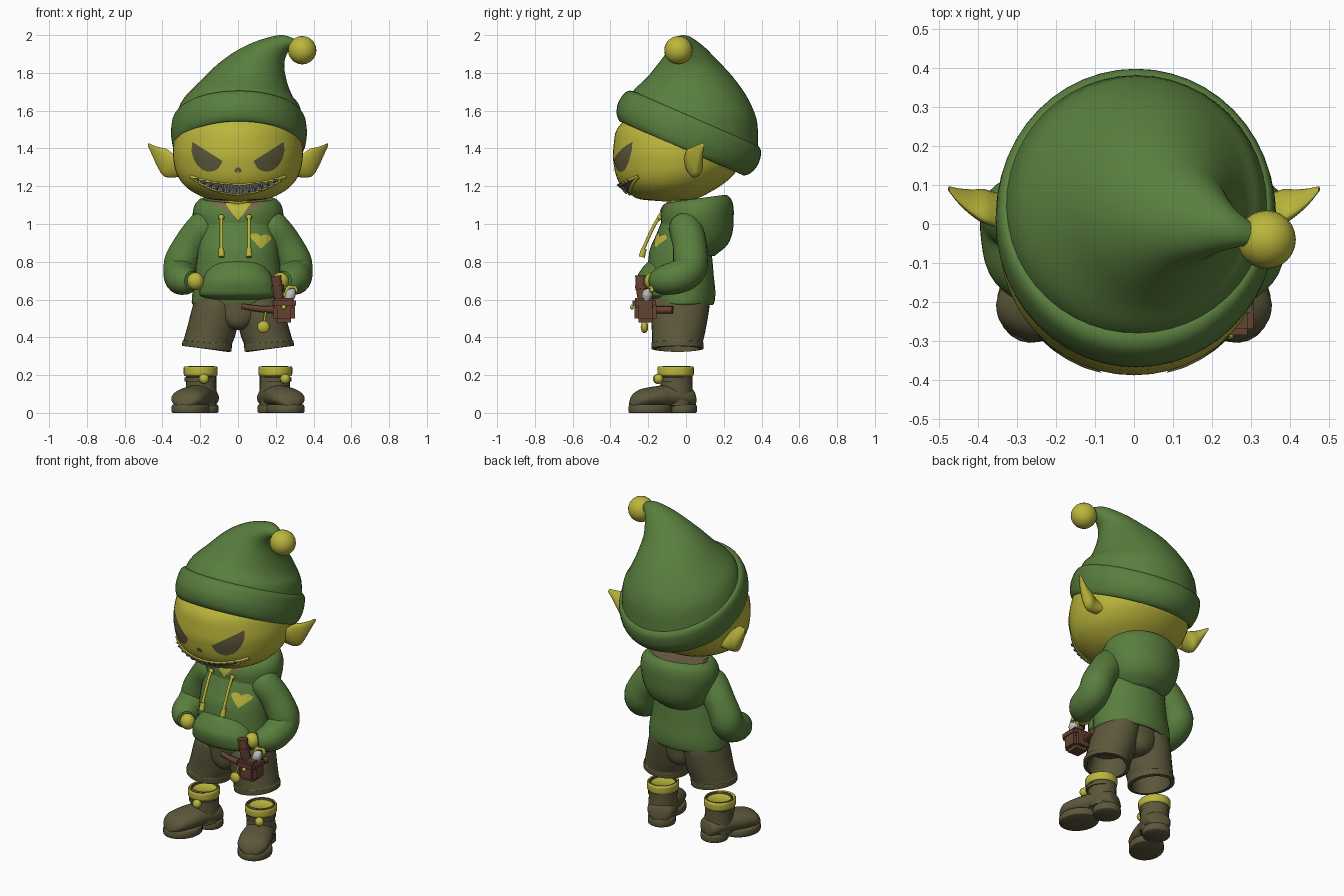
import bpy, bmesh, math
from mathutils import Vector
from mathutils.bvhtree import BVHTree

cube = bpy.data.objects.get("Cube")
if cube:
    bpy.data.objects.remove(cube, do_unlink=True)


def material(name, *rgb):
    m = bpy.data.materials.new(name)
    m.use_nodes = True
    m.diffuse_color = (*rgb, 1)
    m.node_tree.nodes["Principled BSDF"].inputs["Base Color"].default_value = (*rgb, 1)
    return m


GREEN = material("green cloth", .1, .21, .048)
SKIN = material("yellow skin", .5, .47, .045)
OLIVE = material("olive brown", .108, .097, .044)
LEATHER = material("leather brown", .13, .055, .03)
LINING = material("hood lining", .2, .15, .08)
DARK = material("dark mouth", .07, .06, .035)
METAL = material("pale grey", .5, .5, .5)


def finish(name, bm, mat, angle=55):
    bmesh.ops.recalc_face_normals(bm, faces=bm.faces)
    mesh = bpy.data.meshes.new(name)
    bm.to_mesh(mesh)
    bm.free()
    mesh.materials.append(mat)
    ob = bpy.data.objects.new(name, mesh)
    bpy.context.collection.objects.link(ob)
    bpy.ops.object.select_all(action='DESELECT')
    ob.select_set(True)
    bpy.context.view_layer.objects.active = ob
    bpy.ops.object.shade_smooth_by_angle(angle=math.radians(angle))
    return ob


def smooth(keys, sub):
    """Monotone cubic interpolation of every component."""
    def slope(i, k):
        if i == 0 or i == len(keys) - 1:
            return 0 if len(keys) < 3 else keys[min(i + 1, len(keys) - 1)][k] - keys[max(i - 1, 0)][k]
        a, b = keys[i][k] - keys[i - 1][k], keys[i + 1][k] - keys[i][k]
        return 2 * a * b / (a + b) if a * b > 0 else 0
    out = []
    for i in range(len(keys) - 1):
        for j in range(sub):
            t = j / sub
            h = t * t * (3 - 2 * t)
            out.append([p + (q - p) * h + slope(i, k) * t * (1 - t) ** 2 - slope(i + 1, k) * t * t * (1 - t)
                        for k, (p, q) in enumerate(zip(keys[i], keys[i + 1]))])
    return out + [list(keys[-1])]


def ring(x, y, z, rx, ry, tilt=0, roll=0):
    return (x, y, z, rx, 0, roll, 0, ry, tilt)


def loft(name, rings, mat, seg=32, sub=4, s=1, dent=1):
    """Skin elliptical rings; s mirrors in x, dent flattens one side."""
    bm = bmesh.new()
    rows = []
    for r in smooth(rings, sub):
        c, a, b = Vector(r[:3]), Vector(r[3:6]), Vector(r[6:])
        row = []
        for i in range(seg):
            t = math.tau * i / seg
            k = math.cos(t)
            p = c + a * (k if k > 0 else k * dent) + b * math.sin(t)
            row.append(bm.verts.new((p.x * s, p.y, p.z)))
        rows.append(row)
    for p, q in zip(rows, rows[1:]):
        for i in range(seg):
            j = (i + 1) % seg
            bm.faces.new((p[i], p[j], q[j], q[i]))
    bm.faces.new(rows[0])
    bm.faces.new(rows[-1])
    return finish(name, bm, mat)


def tube(name, pts, mat, s=1, seg=12, sub=4):
    """Round tube through (x, y, z, radius) points."""
    path = smooth(pts, sub)
    rings, a = [], None
    for i, p in enumerate(path):
        t = (Vector(path[min(i + 1, len(path) - 1)][:3]) - Vector(path[max(i - 1, 0)][:3])).normalized()
        a = t.orthogonal() if a is None else a - t * a.dot(t)
        a.normalize()
        rings.append((*p[:3], *(a * p[3]), *(t.cross(a) * p[3])))
    return loft(name, rings, mat, seg, 1, s)


def ball(name, c, size, mat, seg=24):
    bm = bmesh.new()
    bmesh.ops.create_uvsphere(bm, u_segments=seg, v_segments=seg // 2, radius=1)
    for v in bm.verts:
        v.co = Vector(c) + v.co * Vector(size)
    return finish(name, bm, mat)


def box(name, c, size, mat, bevel=.012):
    bm = bmesh.new()
    bmesh.ops.create_cube(bm, size=1)
    for v in bm.verts:
        v.co = Vector(c) + v.co * Vector(size)
    bmesh.ops.bevel(bm, geom=bm.edges[:], offset=bevel, segments=2, affect='EDGES')
    return finish(name, bm, mat, 30)


def front_of(*obs):
    """Returns a function giving the foremost point at (x, z)."""
    trees = [BVHTree.FromPolygons([v.co for v in o.data.vertices],
                                  [p.vertices for p in o.data.polygons]) for o in obs]

    def hit(x, z, lift=.006):
        origin = Vector((x, -1, z))
        found = [t.ray_cast(origin, Vector((0, 1, 0)))[0] for t in trees]
        found = [f for f in found if f] or [t.find_nearest(Vector((x, -.1, z)))[0] for t in trees]
        return min(found, key=lambda f: f.y) - Vector((0, lift, 0))
    return hit


def patch(name, upper, lower, hit, mat, cols=20, rows=6):
    """Thin plate on a surface between two edge functions of u."""
    bm = bmesh.new()
    grid = []
    for i in range(cols + 1):
        u = i / cols
        p, q = Vector(upper(u)), Vector(lower(u))
        grid.append([bm.verts.new(hit(*p.lerp(q, j / rows))) for j in range(rows + 1)])
    for a, b in zip(grid, grid[1:]):
        for j in range(rows):
            bm.faces.new((a[j], b[j], b[j + 1], a[j + 1]))
    bmesh.ops.remove_doubles(bm, verts=bm.verts, dist=.0003)
    return finish(name, bm, mat)


# Head and neck
head = loft("head", [ring(0, *k) for k in (
    (-.1, 1.12, .02, .02), (-.1, 1.13, .14, .14), (-.09, 1.17, .24, .22), (-.07, 1.23, .305, .29),
    (-.05, 1.3, .335, .33), (-.04, 1.38, .345, .347), (-.03, 1.48, .33, .345),
    (0, 1.58, .28, .3), (0, 1.65, .2, .2))], SKIN, 48)
tube("neck", [(0, -.03, .98, .08), (0, -.03, 1.18, .07)], SKIN)
face = front_of(head)

# Eyes, nose and mouth
for s, side in ((1, "left"), (-1, "right")):
    def brow(u):
        return s * (.242 - .16 * u), 1.435 - .102 * u

    def under(u):
        x, z = brow(u)
        d = math.sin(math.pi * u) ** .45
        return x + s * .028 * d, z - .095 * d
    patch(side + "_eye", brow, under, face, OLIVE)
patch("nose_pit", lambda u: (.04 * u - .02, 1.285 + .015 * math.sin(math.pi * u)),
      lambda u: (.04 * u - .02, 1.285 - .015 * abs(math.sin(math.tau * u))), face, OLIVE, 8, 2)


def lip(u, low):
    v = 2 * u - 1
    return .25 * v, (1.16 + .09 * v * v) if low else (1.207 + .045 * v * v)


patch("mouth", lambda u: lip(u, 0), lambda u: lip(u, 1), face, DARK, 28)
for low, label in ((0, "upper"), (1, "lower")):
    tube(label + "_lip", [(*face(*lip(i / 20, low), 0), .009) for i in range(21)], SKIN, 1, 8, 1)
    bm = bmesh.new()
    for i in range(13):
        u = (i + 1 + .5 * low) / 14.5
        root, tip = face(*lip(u, low), .014), face(*lip(u, 1 - low), .016)
        tip = root.lerp(tip, .9)
        wide = Vector((.017, 0, 0))
        a, b, c, d = (bm.verts.new(p) for p in (root - wide, root + wide, tip, root - Vector((0, .01, 0))))
        for f in ((a, b, d), (b, c, d), (c, a, d), (a, c, b)):
            bm.faces.new(f)
    finish(label + "_teeth", bm, METAL, 20)

# Hat: rolled brim, bent crown and pompom
lean = math.radians(23.6)
loft("hat_brim", [ring(.005, .012 + h * math.sin(lean), 1.48 + h * math.cos(lean), r,
                       (r + e) * math.cos(lean), -(r + e) * math.sin(lean))
                  for h, r, e in ((-.06, .31, .03), (-.087, .335, .022), (-.06, .352, .035), (0, .36, .045),
                                  (.06, .355, .04), (.087, .338, .025), (.09, .29, .02))],
     GREEN, 48)
crown = [(-.338, 1.52, .347, 1.52, -.31, .382, .13), (-.305, 1.63, .33, 1.61, -.275, .378, .09),
         (-.2, 1.75, .29, 1.67, -.21, .335, .06), (-.1, 1.85, .26, 1.75, -.155, .255, .035),
         (0, 1.92, .245, 1.83, -.11, .17, .02), (.12, 1.975, .255, 1.89, -.08, .1, .01),
         (.24, 2, .285, 1.93, -.06, .03, 0), (.32, 1.97, .325, 1.93, -.05, -.01, 0)]
loft("hat_crown", [((a + c) / 2, (f + g) / 2, (b + d) / 2, (c - a) / 2, 0, (d - b) / 2, 0, (g - f) / 2, -t)
                   for a, b, c, d, f, g, t in crown], GREEN, 48)
ball("hat_pompom", (.34, -.04, 1.92), (.075,) * 3, SKIN)

# Hoodie
torso = loft("hoodie_body", [ring(0, *k) for k in (
    (-.02, .59, .2, .13), (-.02, .57, .23, .16), (-.02, .585, .245, .17), (-.025, .65, .24, .18),
    (-.03, .75, .225, .175), (-.03, .85, .215, .165), (-.01, .95, .205, .145),
    (0, 1.03, .17, .12), (.01, 1.09, .1, .08))], GREEN)
hood = loft("hood", [ring(0, *k) for k in (
    (.06, .83, .12, .09), (.07, .88, .18, .15, .01), (.06, .97, .225, .19, .01), (.06, 1.05, .24, .193, .015),
    (.06, 1.1, .23, .185, .02), (.06, 1.135, .19, .15, .02), (.05, 1.11, .15, .12, .02))], GREEN)
loft("hood_lining", [ring(0, .05, 1.07, .1, .09), ring(0, .055, 1.125, .165, .135, .02)], LINING)
loft("front_pocket", [ring(0, *k) for k in (
    (-.13, .6, .15, .07), (-.14, .63, .205, .11), (-.15, .7, .19, .115), (-.13, .77, .15, .1),
    (-.12, .81, .12, .07))], GREEN)
chest = front_of(torso, hood)
for name, w, top, drop, lift, mat in (("collar_lining", .15, 1.125, .1, .005, LINING),
                                      ("neck_opening", .075, 1.12, .108, .009, SKIN)):
    patch(name, lambda u: (w * (2 * u - 1), top), lambda u: (w * (2 * u - 1), top - drop * (1 - abs(2 * u - 1))),
          lambda x, z: chest(x, z, lift), mat)
patch("heart_patch", lambda u: (.065 + .11 * u, .942 - .012 * u + .012 * abs(math.sin(math.tau * u))),
      lambda u: (.065 + .11 * u, .93 - .012 * u - .055 * (1 - abs(2 * u - 1))), chest, SKIN)
for x, side in ((.058, "left"), (-.088, "right")):
    tube(side + "_drawstring", [(x, -.14, 1.04, .009), (x, -.175, .98, .009), (x, -.225, .87, .009)], SKIN)
    tube(side + "_drawstring_end", [(x, -.222, .87, .015), (x, -.235, .825, .017)], SKIN)
    ball(side + "_eyelet", (x, -.14, 1.035), (.016, .012, .016), SKIN, 12)

# Paired parts: ears, arms, shorts and boots
for s, side in ((1, "left"), (-1, "right")):
    loft(side + "_ear", [(x, y, z, -.01 * k, .055 * k, 0, -.01 * k, -.02 * k, h) for x, y, z, h, k in (
        (.3, .02, 1.295, .045, 1), (.345, .02, 1.305, .06, 1), (.385, .03, 1.325, .07, 1),
        (.42, .045, 1.355, .05, .75), (.45, .065, 1.39, .026, .45), (.475, .088, 1.42, .008, .15))],
        SKIN, 24, 4, s, .4)
    tube(side + "_sleeve", [(.13, 0, 1.02, .05), (.18, 0, .98, .09), (.25, .02, .89, .09), (.3, .025, .79, .093),
                            (.305, -.01, .735, .09), (.3, -.08, .71, .085), (.27, -.135, .7, .072),
                            (.245, -.165, .7, .05)], GREEN, s, 24)
    ball(side + "_hand", (s * .225, -.178, .697), (.045, .043, .047), SKIN)
    loft(side + "_shorts_leg", [ring(*k) for k in (
        (.1, -.025, .62, .12, .14), (.11, -.03, .57, .128, .155), (.125, -.035, .5, .132, .15),
        (.145, -.04, .42, .132, .14, 0, .005), (.16, -.045, .375, .128, .135, 0, .01),
        (.163, -.045, .37, .131, .139, 0, .012), (.165, -.045, .34, .131, .137, 0, .015),
        (.165, -.045, .338, .108, .118, 0, .015), (.15, -.04, .45, .1, .11))], OLIVE, 32, 4, s)

    turn = .38
    fx, fy, base = math.sin(turn), -math.cos(turn), Vector((.195, -.05, 0))

    def across(d, z, w, b):
        return (base.x + fx * d, base.y + fy * d, z, -fy * w, fx * w, 0, *b)
    loft(side + "_boot_foot", [across(d, .025 + h, w, (0, 0, h)) for d, w, h in (
        (-.1, .03, .03), (-.085, .065, .05), (-.03, .083, .06), (.05, .085, .062), (.12, .094, .058),
        (.19, .092, .052), (.235, .07, .04), (.26, .03, .02))], OLIVE, 24, 4, s)
    for part, d, w, l in (("sole", .15, .098, .118), ("heel", -.03, .08, .08)):
        loft(side + "_boot_" + part, [across(d, z, w * k, (fx * l * k, fy * l * k, 0))
             for z, k in ((0, .95), (.005, 1), (.035, 1), (.045, .93))], OLIVE, 24, 2, s)
    loft(side + "_boot_shaft", [ring(.195, -.05, z, r, r * 1.05) for z, r in (
        (.04, .08), (.1, .082), (.16, .08), (.22, .08), (.245, .077), (.247, .07), (.2, .066))], OLIVE, 24, 4, s)
    loft(side + "_boot_cuff", [ring(.198, -.055, z, r, r * 1.08) for z, r in (
        (.2, .07), (.195, .083), (.21, .09), (.235, .09), (.246, .084), (.235, .074))], SKIN, 24, 3, s)
    loft(side + "_ankle_strap", [ring(.198, -.055, z, r, r * 1.05) for z, r in (
        (.165, .07), (.167, .084), (.187, .084), (.19, .07))], OLIVE, 24, 2, s)
ball("left_boot_button", (.25, -.145, .18), (.027, .025, .027), SKIN, 16)
ball("right_boot_button", (-.18, -.15, .18), (.027, .025, .027), SKIN, 16)
loft("shorts_seat", [ring(0, -.035, z, x, y) for z, x, y in (
    (.44, .04, .1), (.455, .08, .13), (.5, .14, .15), (.6, .2, .155))], OLIVE)

# Hip belt, pouch and tools
tube("belt_strap", [(.02, -.19, .565, .014), (.12, -.2, .55, .017), (.21, -.18, .545, .02),
                    (.25, -.07, .545, .02)], LEATHER)
box("tool_pouch", (.243, -.215, .537), (.115, .115, .115), LEATHER, .02)
box("pouch_flap", (.243, -.222, .582), (.127, .125, .055), LEATHER, .015)
ball("pouch_button", (.243, -.286, .56), (.013, .01, .013), SKIN, 12)
tube("tool_handle", [(.22, -.225, .58, .028), (.207, -.24, .68, .028), (.2, -.24, .725, .03)], LEATHER)
tube("handle_collar", [(.211, -.235, .655, .034), (.209, -.237, .675, .034)], LEATHER)
tube("metal_blade", [(.265, -.21, .58, .022), (.28, -.205, .63, .028), (.3, -.2, .655, .006)], METAL)
tube("brass_hook", [(.24, -.2, .6, .01), (.27, -.19, .665, .01), (.3, -.18, .665, .01), (.31, -.18, .64, .01)], SKIN)
tube("charm_cord", [(.15, -.2, .55, .006), (.137, -.215, .48, .006)], SKIN)
ball("charm", (.135, -.22, .455), (.033, .02, .033), SKIN, 16)
